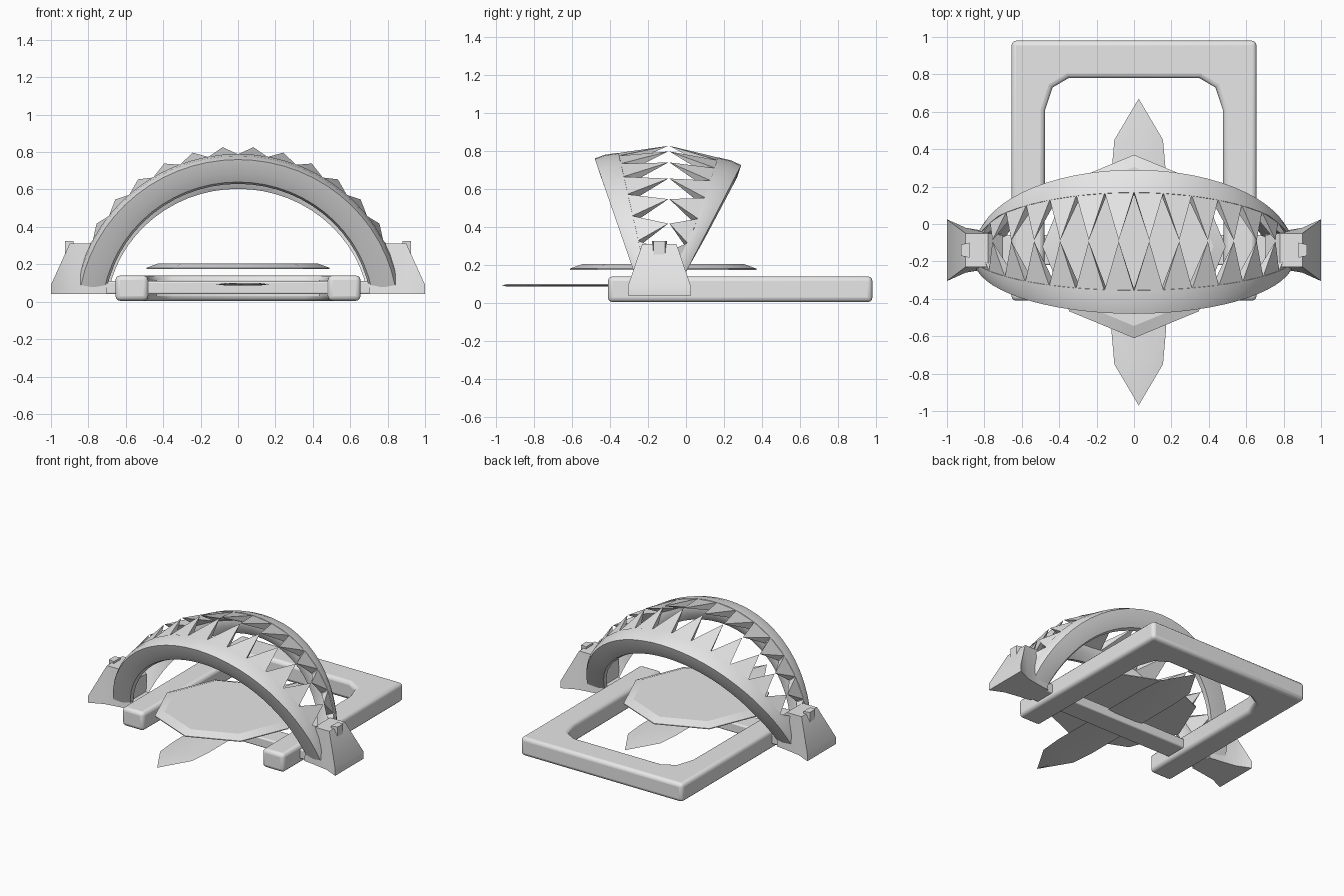
import bpy, bmesh
from math import sin, cos, radians, pi

cube = bpy.data.objects.get("Cube")
if cube:
    bpy.data.objects.remove(cube, do_unlink=True)

steel = bpy.data.materials.new("grey steel")
steel.use_nodes = True
steel.diffuse_color = (0.8, 0.8, 0.8, 1)
steel.node_tree.nodes["Principled BSDF"].inputs["Base Color"].default_value = (0.8, 0.8, 0.8, 1)


def finish(name, bm, bevel=0, angle=40):
    bmesh.ops.recalc_face_normals(bm, faces=bm.faces)
    mesh = bpy.data.meshes.new(name)
    bm.to_mesh(mesh)
    bm.free()
    mesh.materials.append(steel)
    obj = bpy.data.objects.new(name, mesh)
    bpy.context.collection.objects.link(obj)
    bpy.ops.object.select_all(action='DESELECT')
    obj.select_set(True)
    bpy.context.view_layer.objects.active = obj
    if bevel:
        mod = obj.modifiers.new("rounded edges", 'BEVEL')
        mod.width = bevel
        mod.segments = 3
        mod.limit_method = 'ANGLE'
        mod.angle_limit = radians(50)
    bpy.ops.object.shade_smooth_by_angle(angle=radians(angle))
    return obj


def loft(bm, rings):
    """Join equal rings of points into a capped solid."""
    rows = [[bm.verts.new(p) for p in ring] for ring in rings]
    n = len(rows[0])
    for a, b in zip(rows, rows[1:]):
        for i in range(n):
            bm.faces.new((a[i], a[(i + 1) % n], b[(i + 1) % n], b[i]))
    bm.faces.new(rows[0])
    bm.faces.new(rows[-1])


def prism(name, outline, z0, z1, bevel=0):
    bm = bmesh.new()
    loft(bm, [[(x, y, z) for x, y in outline] for z in (z0, z1)])
    return finish(name, bm, bevel)


# Jaws: a rounded section swept along a leaning arch, with pointed teeth
MID_Y, AXIS_Z, HALF_TOOTH = -0.09, -0.07, 5.2
SECTION = [(0, .83), (.06, .76), (.14, .71), (.24, .70),
           (.33, .75), (.36, .82), (.32, .86), (.14, .85)]


def jaw(name, side, foot_y, crown_y, drop, stretch):
    def point(angle, u, r):
        c = cos(radians(angle))
        edge = foot_y + (crown_y - foot_y) * c
        width = max(abs(edge - MID_Y), 0.2)
        r -= drop * (1 - u)
        x_r = r * (stretch + (1 - stretch) * u)
        return (x_r * sin(radians(angle)), edge - side * u * width, AXIS_Z + r * c)

    bm = bmesh.new()
    steps = 28
    loft(bm, [[point(-79 + 158 * i / steps, u, r) for u, r in SECTION]
              for i in range(steps + 1)])
    for k in range(-7, 7):
        mid = (2 * k + 1) * HALF_TOOTH
        base = [bm.verts.new(point(mid + d * HALF_TOOTH, u, r))
                for d, u, r in ((-1, .31, .858), (1, .31, .858), (1, .34, .80), (-1, .34, .80))]
        tip_pos = point(mid, 1, .90)
        tip = bm.verts.new((tip_pos[0], MID_Y + side * 0.003, tip_pos[2]))
        bm.faces.new(base)
        for i in range(4):
            bm.faces.new((base[i], base[(i + 1) % 4], tip))
    return finish(name, bm)


jaw("front_jaw", -1, -0.193, -0.48, 0, 1.03)
jaw("rear_jaw", 1, -0.12, 0.29, 0.035, 1.06)

# U-shaped base frame with cut inner corners
half = [(.655, .98), (.655, -.41), (.48, -.41), (.475, .61), (.435, .73), (.35, .78)]
prism("base_frame", half + [(-x, y) for x, y in reversed(half)], 0.005, 0.14, 0.025)

# Cross bar between the hinges
prism("cross_bar", [(-.75, -.22), (.75, -.22), (.75, -.06), (-.75, -.06)], 0.04, 0.11, 0.01)

# Hinge brackets with small bolt heads
for name, s in (("left", 1), ("right", -1)):
    bm = bmesh.new()
    loft(bm, [[(s * x, -.14 - b, .04), (s * x, -.14 + b, .04),
               (s * x, -.14 + t, z), (s * x, -.14 - t, z)]
              for x, b, t, z in ((1, .165, .165, .09), (.9, .12, .09, .31),
                                 (.78, .1, .09, .31), (.7, .09, .08, .24))])
    finish(name + "_hinge_bracket", bm, angle=30)
    prism(name + "_hinge_bolt",
          [(s * .88, -.18), (s * .925, -.17), (s * .925, -.11), (s * .88, -.10)], .25, .325)

# Octagonal trigger pan with a sloping rim
bm = bmesh.new()
loft(bm, [[(r * cos(i * pi / 4), -.12 + r * sin(i * pi / 4), z) for i in range(8)]
          for r, z in ((.49, .175), (.49, .181), (.425, .205))])
finish("trigger_pan", bm, angle=20)

# Thin pointed leaf spring below the pan
bm = bmesh.new()
leaf = [(.025, -.97), (.155, -.75), (.17, -.58), (.17, .28), (.155, .45),
        (.025, .67), (-.105, .45), (-.12, .28), (-.12, -.58), (-.105, -.75)]
loft(bm, [[(.025 + (x - .025) * k, -.15 + (y + .15) * (.9 + .1 * k), z) for x, y in leaf]
          for k, z in ((.6, .086), (1, .093), (.6, .1))])
finish("leaf_spring", bm, angle=60)
